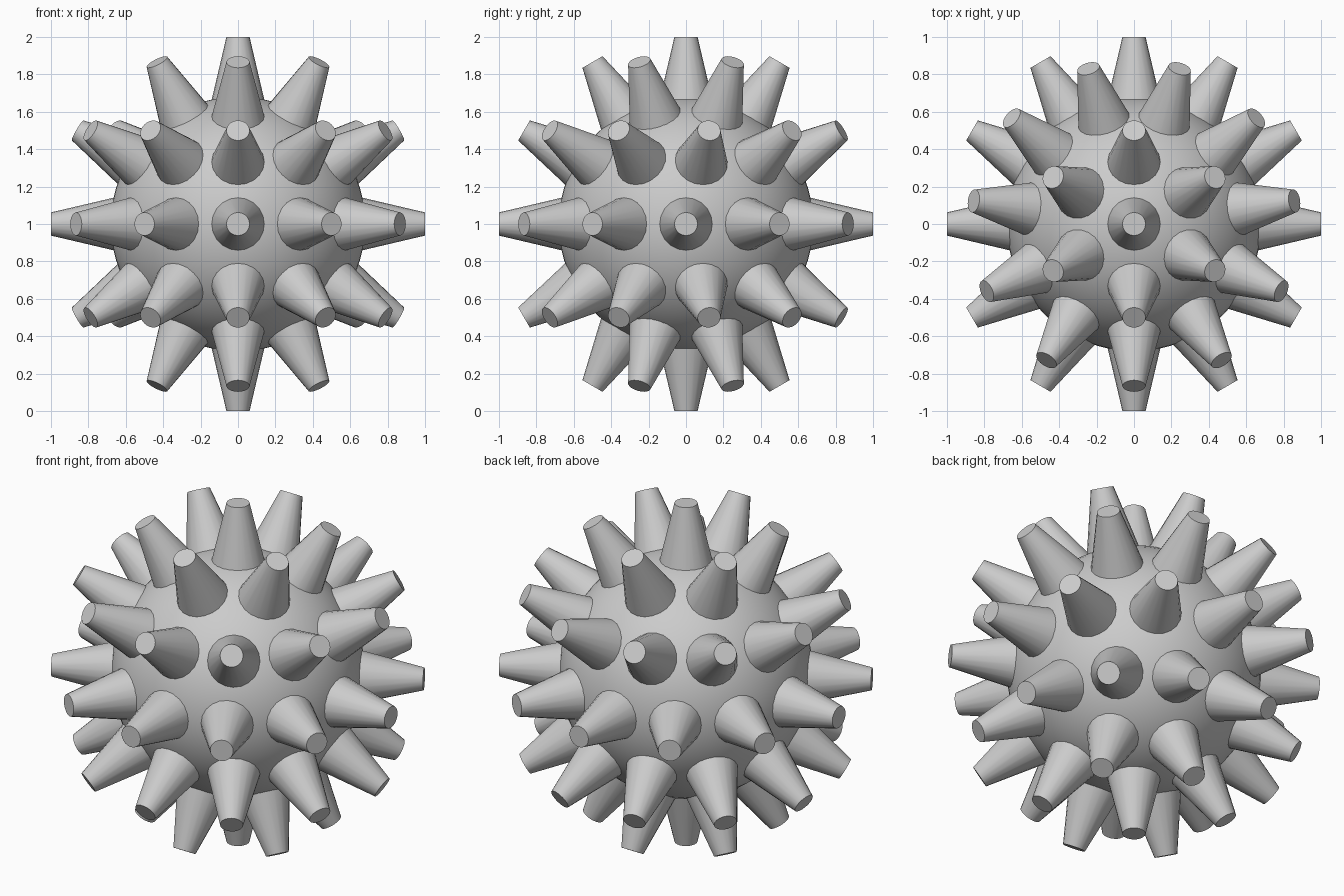
import bpy
from math import radians, sin, cos, tau
from mathutils import Vector

cube = bpy.data.objects.get("Cube")
if cube:
    bpy.data.objects.remove(cube, do_unlink=True)

CENTRE = Vector((0, 0, 1))
TIP_DIST = 1.0      # spike tip distance from the centre
ROOT_DIST = 0.6     # spike root, buried in the ball

grey = bpy.data.materials.new("plain_grey")
grey.use_nodes = True
colour = (0.6, 0.6, 0.6, 1)
grey.diffuse_color = colour
grey.node_tree.nodes["Principled BSDF"].inputs["Base Color"].default_value = colour

# Round body
bpy.ops.mesh.primitive_uv_sphere_add(segments=64, ring_count=32, radius=0.68, location=CENTRE)
ball = bpy.context.object
ball.name = "ball_body"
ball.data.materials.append(grey)
bpy.ops.object.shade_smooth_by_angle(angle=radians(40))

# One tapered spike, whose mesh all the others share
bpy.ops.mesh.primitive_cone_add(vertices=20, radius1=0.156, radius2=0.062,
                                depth=TIP_DIST - ROOT_DIST)
first_spike = bpy.context.object
first_spike.data.materials.append(grey)
bpy.ops.object.shade_smooth_by_angle(angle=radians(40))
spike_mesh = first_spike.data
spike_mesh.name = "spike"
bpy.data.objects.remove(first_spike, do_unlink=True)


def add_spike(name, direction):
    spike = bpy.data.objects.new(name, spike_mesh)
    spike.location = CENTRE + direction * (TIP_DIST + ROOT_DIST) / 2
    spike.rotation_euler = direction.to_track_quat('Z', 'Y').to_euler()
    bpy.context.collection.objects.link(spike)


# Rings of spikes: name, latitude, count; each ring starts at the front
RINGS = [
    ("top_spike", 90, 1),
    ("upper_spike", 60, 6),
    ("upper_middle_spike", 30, 11),
    ("middle_spike", 0, 12),
    ("lower_middle_spike", -30, 11),
    ("lower_spike", -60, 6),
    ("bottom_spike", -90, 1),
]
for name, latitude, count in RINGS:
    lat = radians(latitude)
    for i in range(count):
        turn = tau * i / count
        add_spike(f"{name}_{i + 1}",
                  Vector((cos(lat) * sin(turn), -cos(lat) * cos(turn), sin(lat))))
